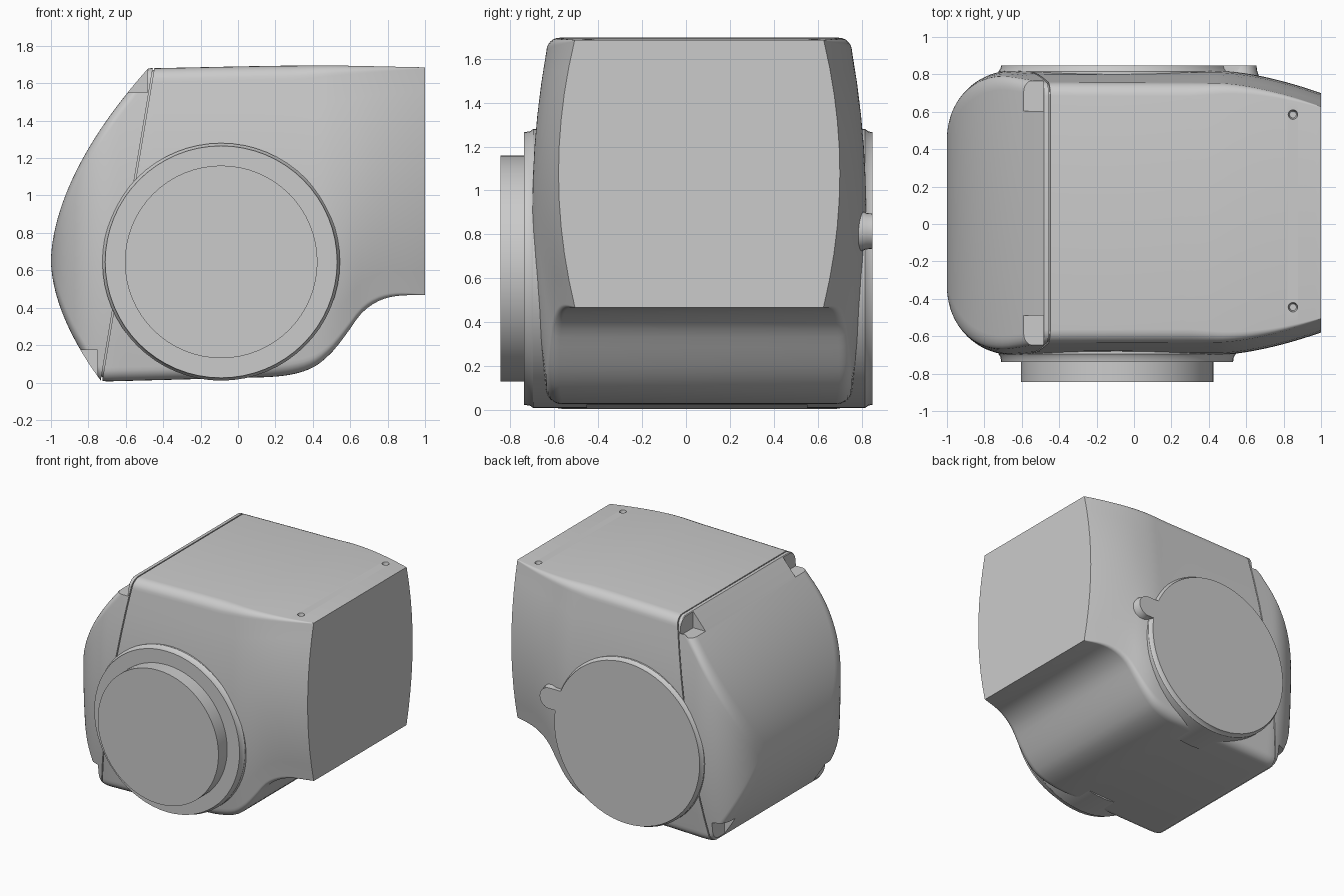
import bpy, bmesh, math
from mathutils import Matrix, Vector

old = bpy.data.objects.get("Cube")
if old:
    bpy.data.objects.remove(old, do_unlink=True)

grey = bpy.data.materials.new("plain grey")
grey.use_nodes = True
colour = (0.6, 0.6, 0.6, 1)
grey.diffuse_color = colour
grey.node_tree.nodes["Principled BSDF"].inputs["Base Color"].default_value = colour

MID_Y = 0.06


def add(name, bm):
    bmesh.ops.recalc_face_normals(bm, faces=bm.faces)
    mesh = bpy.data.meshes.new(name)
    bm.to_mesh(mesh)
    bm.free()
    mesh.materials.append(grey)
    obj = bpy.data.objects.new(name, mesh)
    bpy.context.collection.objects.link(obj)
    return obj


def activate(obj):
    bpy.ops.object.select_all(action='DESELECT')
    obj.select_set(True)
    bpy.context.view_layer.objects.active = obj


def smooth(obj, angle=30):
    activate(obj)
    bpy.ops.object.shade_smooth_by_angle(angle=math.radians(angle))


def combine(obj, other, operation='DIFFERENCE'):
    mod = obj.modifiers.new("cut", 'BOOLEAN')
    mod.operation, mod.solver, mod.object = operation, 'EXACT', other
    activate(obj)
    bpy.ops.object.modifier_apply(modifier=mod.name)
    bpy.data.objects.remove(other, do_unlink=True)


def curve(points, x):
    # smooth interpolation through a few profile points
    n = len(points)
    slope = [(points[min(i + 1, n - 1)][1] - points[max(i - 1, 0)][1]) /
             (points[min(i + 1, n - 1)][0] - points[max(i - 1, 0)][0]) for i in range(n)]
    i = max(k for k in range(n - 1) if k == 0 or points[k][0] <= x)
    (xa, za), (xb, zb) = points[i], points[i + 1]
    h = xb - xa
    t = min(max((x - xa) / h, 0), 1)
    a = 1 - t
    return (za * (1 + 2 * t) * a * a + slope[i] * h * t * a * a
            + zb * t * t * (3 - 2 * t) - slope[i + 1] * h * t * t * a)


# Silhouette of the housing
UNDERSIDE = [(-0.73, 0.005), (0, 0.025), (0.25, 0.037), (0.4, 0.08), (0.5, 0.16), (0.58, 0.26),
             (0.66, 0.37), (0.75, 0.435), (0.85, 0.463), (1, 0.467)]
ROOF = [(-0.48, 1.68), (0.4, 1.695), (1, 1.685)]


def top(x):
    if x < -0.48:
        return 0.65 + 1.03 * ((x + 1) / 0.52) ** 0.565
    return curve(ROOF, x)


def bottom(x):
    if x < -0.73:
        return 0.65 - 0.645 * ((x + 1) / 0.27) ** 0.565
    return curve(UNDERSIDE, x)


def half_width(x, z):
    w = 0.76
    if x < -0.65:
        w = 0.4 + 0.36 * math.sqrt(1 - ((-0.65 - x) / 0.35) ** 2)
    elif x > 0.45:
        w -= 0.12 * ((x - 0.45) / 0.55) ** 1.6
    low = bottom(max(x, -0.73))
    middle = (1.69 + low) / 2
    return w - 0.075 * ((z - middle) / (1.69 - middle)) ** 2


def section(x, inset):
    hi, lo = top(x) - inset, bottom(x) + inset
    r = 0.075 if x < 0.3 else 0.075 - 0.069 * (x - 0.3) / 0.7
    r = min(r, 0.4 * (hi - lo))
    side = []
    for k in range(7):
        a = math.radians(-90 + 15 * k)
        side.append((half_width(x, lo + r) - inset - r + r * math.cos(a), lo + r + r * math.sin(a)))
    for k in range(1, 10):
        z = lo + r + (hi - lo - 2 * r) * k / 10
        side.append((half_width(x, z) - inset, z))
    for k in range(7):
        a = math.radians(15 * k)
        side.append((half_width(x, hi - r) - inset - r + r * math.cos(a), hi - r + r * math.sin(a)))
    return ([Vector((x, MID_Y + y, z)) for y, z in side]
            + [Vector((x, MID_Y - y, z)) for y, z in reversed(side)])


def loft(name, stations, inset=0):
    bm = bmesh.new()
    rings = [[bm.verts.new(p) for p in section(x, inset)] for x in stations]
    for a, b in zip(rings, rings[1:]):
        for i in range(len(a)):
            j = (i + 1) % len(a)
            bm.faces.new((a[i], a[j], b[j], b[i]))
    bm.faces.new(rings[0])
    bm.faces.new(rings[-1])
    return add(name, bm)


def box(name, low, high):
    bm = bmesh.new()
    bmesh.ops.create_cube(bm, size=1)
    low, high = Vector(low), Vector(high)
    bm.transform(Matrix.Translation((low + high) / 2) @ Matrix.Diagonal((high - low).to_4d()))
    return add(name, bm)


def disc(name, x, z, rings, segments=64):
    # turned part along y, from (radius, y) pairs
    bm = bmesh.new()
    loops = []
    for r, y in rings:
        angles = [math.tau * k / segments for k in range(segments)]
        loops.append([bm.verts.new((x + r * math.cos(a), y, z + r * math.sin(a))) for a in angles])
    for a, b in zip(loops, loops[1:]):
        for i in range(segments):
            j = (i + 1) % segments
            bm.faces.new((a[i], a[j], b[j], b[i]))
    bm.faces.new(loops[0])
    bm.faces.new(loops[-1])
    return add(name, bm)


# Housing body
stations = [-1 + 0.52 * ((i + 0.5) / 24.5) ** 2 for i in range(25)]
stations += [-0.48 + 1.48 * i / 48 for i in range(1, 49)]
housing = loft("housing", stations)

# Slanted seam between end cap and housing, cut as a shallow groove
groove = box("seam_cutter", (-0.004, -1.2, -1.2), (0.004, 1.2, 1.2))
groove.data.transform(Matrix.Translation((-0.59, 0, 0.85)) @ Matrix.Rotation(math.atan(1 / 6), 4, 'Y'))
combine(groove, loft("seam_core", [-0.9 + 0.05 * i for i in range(15)], 0.01))
combine(housing, groove)

# Latch pockets at the corners of the end cap
for y_low, y_high in ((-0.65, -0.49), (0.605, 0.765)):
    combine(housing, box("pocket_cutter", (-0.8, y_low, 1.55), (-0.485, y_high, 1.9)))
    combine(housing, box("pocket_cutter", (-1.1, y_low, -0.2), (-0.75, y_high, 0.175)))

# Screw holes in the roof
for y in (-0.445, 0.585):
    bm = bmesh.new()
    bmesh.ops.create_cone(bm, cap_ends=True, segments=20, radius1=0.018, radius2=0.034, depth=0.08,
                          matrix=Matrix.Translation((0.85, y, 1.69)))
    combine(housing, add("screw_hole_cutter", bm))
smooth(housing)

# Front mounting flange and raised plate
CX, CZ = -0.09, 0.645
smooth(disc("front_flange", CX, CZ, [(0.635, -0.45), (0.635, -0.695), (0.624, -0.71), (0.62, -0.738)]))
smooth(disc("front_plate", CX, CZ, [(0.515, -0.6), (0.515, -0.845)]))

# Back mounting flange with its small round tab
back = disc("back_flange", CX, CZ, [(0.635, 0.55), (0.635, 0.815), (0.624, 0.83), (0.62, 0.848)])
tab = disc("back_tab", 0.575, 0.815, [(0.09, 0.6), (0.09, 0.8), (0.083, 0.82), (0.08, 0.848)], 24)
link = box("tab_link", (0.4, 0.6, 0.735), (0.575, 0.848, 0.895))
combine(tab, link, 'UNION')
combine(back, tab, 'UNION')
smooth(back)
